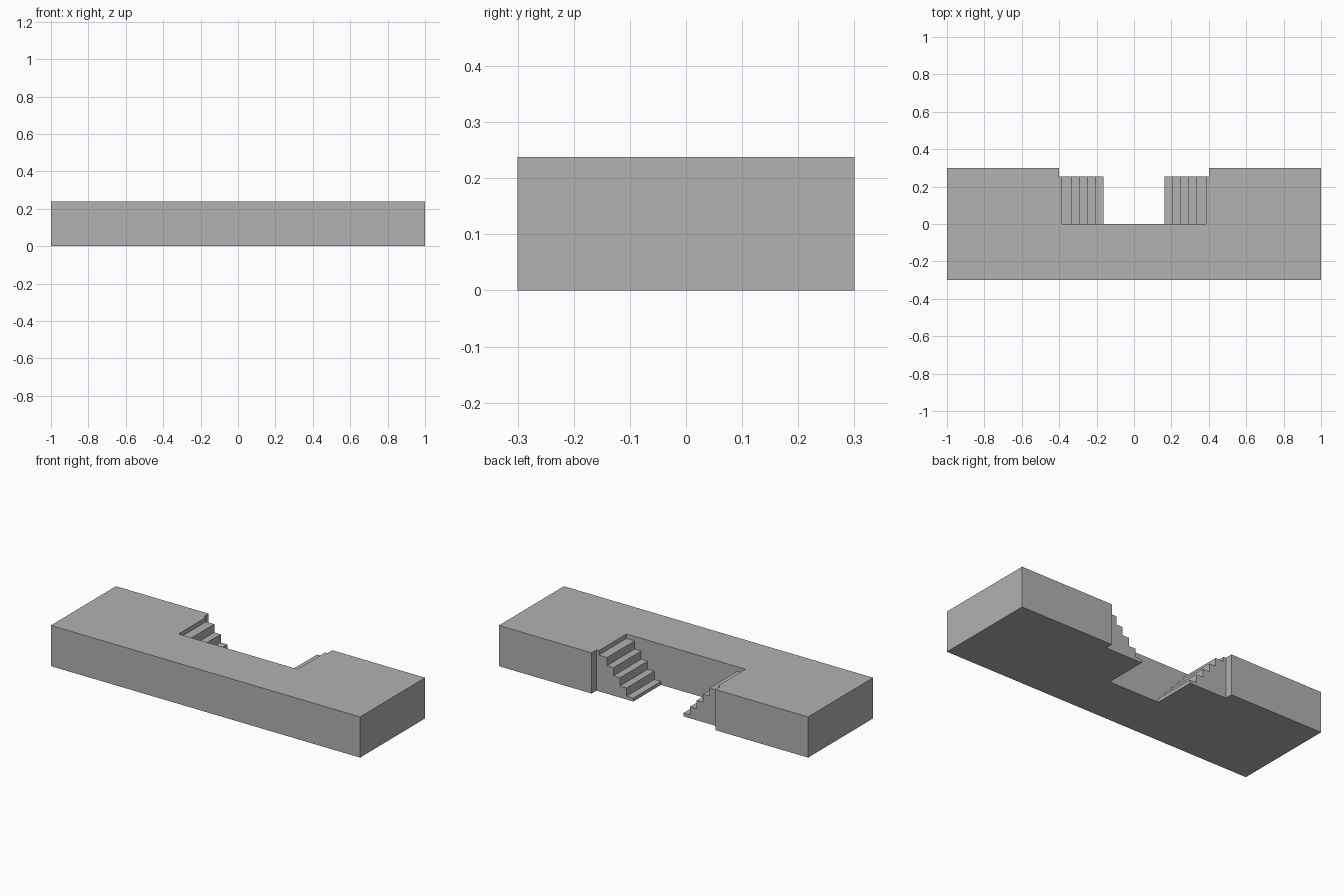
import bpy
import bmesh
from mathutils import Vector

cube = bpy.data.objects.get("Cube")
if cube:
    bpy.data.objects.remove(cube, do_unlink=True)

HEIGHT = 0.238
BACK = 0.3
NOTCH = 0.4          # half width of the recess
STAIR_DEPTH = 0.255

grey = bpy.data.materials.new("concrete_grey")
grey.use_nodes = True
colour = (0.445, 0.445, 0.445, 1)
grey.diffuse_color = colour
grey.node_tree.nodes["Principled BSDF"].inputs["Base Color"].default_value = colour


def extrude_profile(name, points, direction):
    """Make a flat-faced solid by extruding a closed outline."""
    bm = bmesh.new()
    face = bm.faces.new([bm.verts.new(p) for p in points])
    result = bmesh.ops.extrude_face_region(bm, geom=[face], use_keep_orig=True)
    top = [v for v in result["geom"] if isinstance(v, bmesh.types.BMVert)]
    bmesh.ops.translate(bm, verts=top, vec=Vector(direction))
    bmesh.ops.recalc_face_normals(bm, faces=bm.faces)
    mesh = bpy.data.meshes.new(name)
    bm.to_mesh(mesh)
    bm.free()
    mesh.materials.append(grey)
    obj = bpy.data.objects.new(name, mesh)
    bpy.context.collection.objects.link(obj)
    return obj


# Platform with a rectangular recess in the back
outline = [(-1, -BACK), (1, -BACK), (1, BACK), (NOTCH, BACK),
           (NOTCH, 0), (-NOTCH, 0), (-NOTCH, BACK), (-1, BACK)]
extrude_profile("platform", [(x, y, 0) for x, y in outline], (0, 0, HEIGHT))

# Step noses from bottom to top, and the height of each tread
noses = [0.162, 0.205, 0.248, 0.29, 0.332, 0.385]
treads = [0.02 + 0.048 * i for i in range(5)] + [HEIGHT]

# Two facing flights, descending towards the middle of the recess
for side, name in ((-1, "right_stairs"), (1, "left_stairs")):
    profile = [(NOTCH, 0), (noses[0], 0)]
    for i, (x, z) in enumerate(zip(noses, treads)):
        end = noses[i + 1] if i + 1 < len(noses) else NOTCH
        profile += [(x, z), (end, z)]
    extrude_profile(name, [(side * x, 0, z) for x, z in profile], (0, STAIR_DEPTH, 0))
